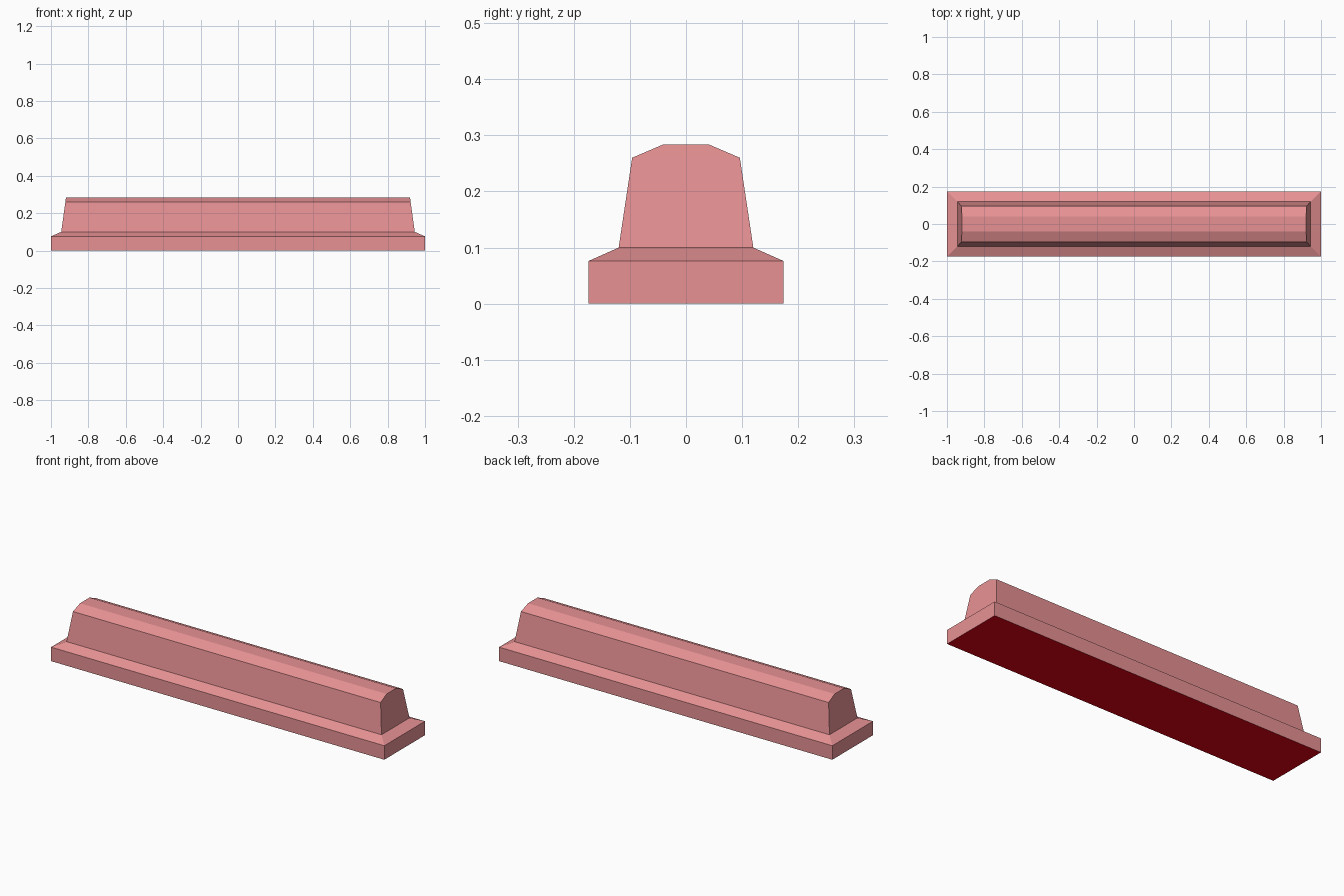
import bpy, bmesh

if "Cube" in bpy.data.objects:
    bpy.data.objects.remove(bpy.data.objects["Cube"])


def material(name, rgb):
    m = bpy.data.materials.new(name)
    m.diffuse_color = (*rgb, 1.0)
    m.use_nodes = True
    m.node_tree.nodes["Principled BSDF"].inputs["Base Color"].default_value = m.diffuse_color
    return m


pink = material("pink", (0.82, 0.292, 0.302))
red = material("red", (0.78, 0.0, 0.008))

# Stacked rectangular sections: (half length, half width, height)
SECTIONS = [
    (1.0, 0.174, 0.0),      # foot
    (1.0, 0.174, 0.076),    # top of kerb
    (0.945, 0.12, 0.1),     # sloped ledge
    (0.923, 0.096, 0.26),   # tapered wall
    (0.92, 0.04, 0.284),    # chamfered crest
]

bm = bmesh.new()
rings = [[bm.verts.new((sx * hx, sy * hy, z))
          for sx, sy in ((-1, -1), (1, -1), (1, 1), (-1, 1))]
         for hx, hy, z in SECTIONS]
for low, high in zip(rings, rings[1:]):
    for i in range(4):
        j = (i + 1) % 4
        bm.faces.new((low[i], low[j], high[j], high[i]))
bm.faces.new(rings[-1])
bm.faces.new(rings[0][::-1])
bmesh.ops.recalc_face_normals(bm, faces=bm.faces)

# Underside has its own colour
for f in bm.faces:
    f.material_index = 1 if f.normal.z < -0.9 else 0

mesh = bpy.data.meshes.new("road_barrier")
bm.to_mesh(mesh)
bm.free()
mesh.materials.append(pink)
mesh.materials.append(red)
barrier = bpy.data.objects.new("road_barrier", mesh)
bpy.context.collection.objects.link(barrier)
